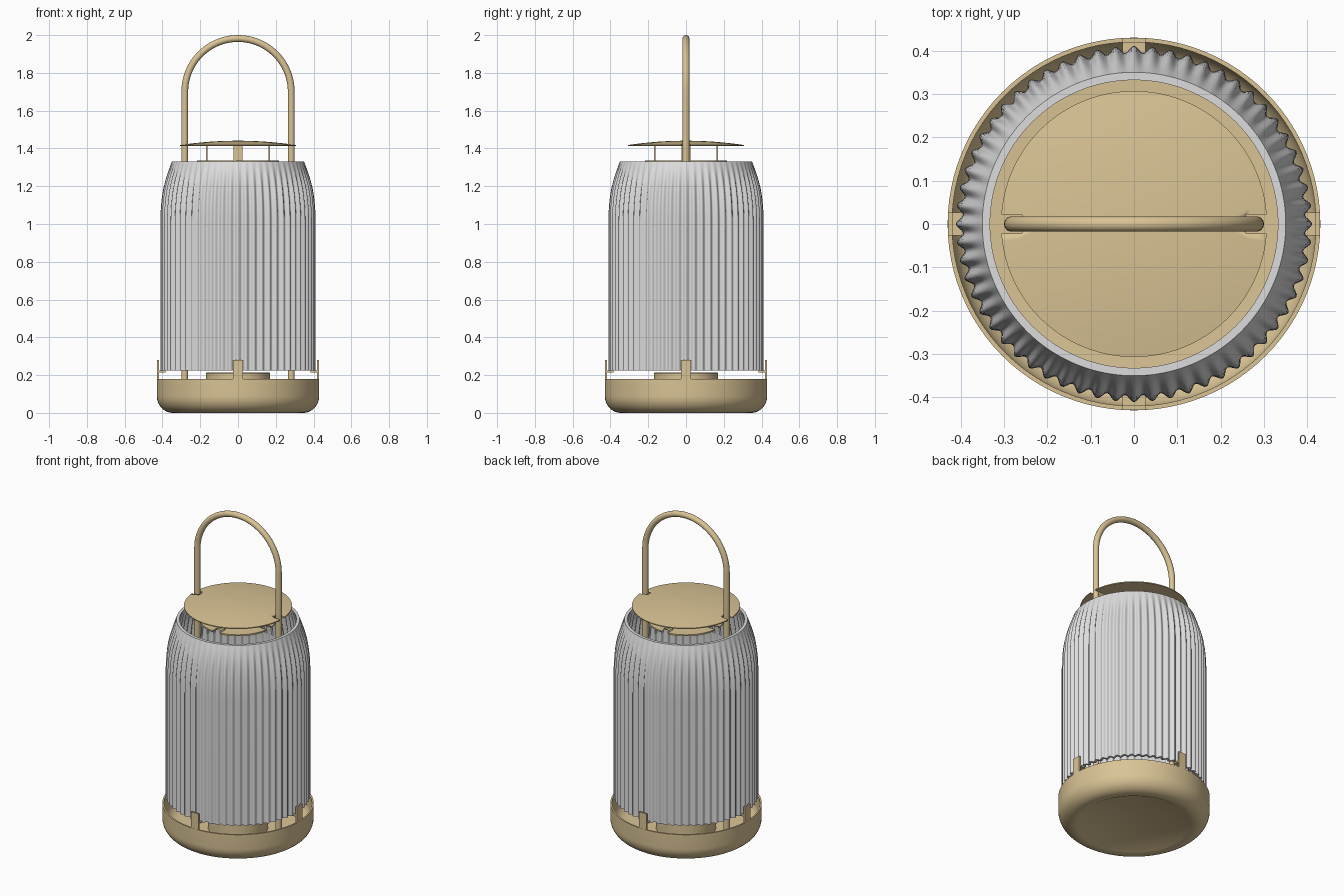
import bpy, bmesh, math
from mathutils import Matrix

if "Cube" in bpy.data.objects:
    bpy.data.objects.remove(bpy.data.objects["Cube"])


def material(name, rgb):
    m = bpy.data.materials.new(name)
    m.diffuse_color = (*rgb, 1)
    m.use_nodes = True
    m.node_tree.nodes["Principled BSDF"].inputs["Base Color"].default_value = m.diffuse_color
    return m


BRASS = material("pale_brass", (0.70, 0.55, 0.30))
SHADE = material("light_grey", (0.72, 0.72, 0.72))


def finish(name, bm, mat, angle=35):
    bmesh.ops.remove_doubles(bm, verts=bm.verts, dist=1e-5)
    bmesh.ops.recalc_face_normals(bm, faces=bm.faces)
    me = bpy.data.meshes.new(name)
    bm.to_mesh(me)
    bm.free()
    ob = bpy.data.objects.new(name, me)
    bpy.context.collection.objects.link(ob)
    me.materials.append(mat)
    bpy.ops.object.select_all(action='DESELECT')
    ob.select_set(True)
    bpy.context.view_layer.objects.active = ob
    bpy.ops.object.shade_smooth_by_angle(angle=math.radians(angle))
    return ob


def lathe(name, profile, mat, segs=96, offset=lambda a, z: 0, closed=False, angle=35):
    """Spin an (r, z) profile about z; offset(angle, z) ripples the radius."""
    bm = bmesh.new()
    rings = []
    for r, z in profile:
        ring = []
        for i in range(segs):
            a = 2 * math.pi * i / segs
            q = r + offset(a, z)
            ring.append(bm.verts.new((q * math.cos(a), q * math.sin(a), z)))
        rings.append(ring)
    for k in range(len(rings) if closed else len(rings) - 1):
        lo, hi = rings[k], rings[(k + 1) % len(rings)]
        for i in range(segs):
            j = (i + 1) % segs
            bm.faces.new((lo[i], lo[j], hi[j], hi[i]))
    return finish(name, bm, mat, angle)


def boxes(name, specs, mat):
    """One object from several (lower corner, upper corner, turn about z) boxes."""
    bm = bmesh.new()
    for lo, hi, turn in specs:
        size = [h - l for l, h in zip(lo, hi)]
        mid = [(h + l) / 2 for l, h in zip(lo, hi)]
        bmesh.ops.create_cube(bm, size=1, matrix=Matrix.Rotation(turn, 4, 'Z')
                              @ Matrix.Translation(mid) @ Matrix.Diagonal((*size, 1)))
    return finish(name, bm, mat)


def cut(ob, cutter):
    cutter.hide_render = True
    cutter.hide_viewport = True
    mod = ob.modifiers.new("notches", 'BOOLEAN')
    mod.operation = 'DIFFERENCE'
    mod.solver = 'EXACT'
    mod.object = cutter


QUARTERS = [k * math.pi / 2 for k in range(4)]

# hollow base tray with rounded lower edge and recessed underside
outer = [(0, 0.012), (0.30, 0.012), (0.32, 0.002), (0.345, 0.0)]
outer += [(0.345 + 0.085 * math.sin(t), 0.09 - 0.09 * math.cos(t))
          for t in [math.pi / 2 * k / 10 for k in range(1, 11)]]
inner = [(0.43, 0.18), (0.42, 0.18)]
inner += [(0.345 + 0.075 * math.cos(t), 0.10 - 0.075 * math.sin(t))
          for t in [math.pi / 2 * k / 10 for k in range(11)]]
lathe("base_tray", outer + inner + [(0, 0.025)], BRASS)

# lamp housing inside the tray
lathe("lamp_housing", [(0, 0.02), (0.17, 0.02), (0.17, 0.209), (0.164, 0.215), (0, 0.215)], BRASS, 64)

# four clips that hold the shade, each with a small ledge
for n, turn in zip(("right", "back", "left", "front"), QUARTERS):
    boxes("shade_clip_" + n, [((0.419, -0.027, 0.09), (0.429, 0.027, 0.28), turn),
                              ((0.385, -0.027, 0.215), (0.422, 0.027, 0.224), turn)], BRASS)

# fluted shade, the ripples fade out at the top rim
FLUTES = 60


def flute(a, z):
    fade = min(1, max(0, (1.325 - z) / 0.14))
    return 0.008 * fade * math.cos(FLUTES * a)


wall = [(0.403, 0.225), (0.403, 0.6), (0.403, 1.0)]
wall += [(0.403 - 0.053 * (k / 10) ** 2.2, 1.0 + 0.33 * k / 10) for k in range(1, 11)]
lathe("fluted_shade", wall + [(r - 0.018, z) for r, z in reversed(wall)], SHADE,
      FLUTES * 8, flute, closed=True, angle=50)

# carrying handle: two posts joined by a half circle
curve = bpy.data.curves.new("carrying_handle", 'CURVE')
curve.dimensions = '3D'
curve.bevel_depth = 0.018
curve.bevel_resolution = 5
curve.use_fill_caps = True
R = 0.282
path = [(R, 0.02)] + [(R * math.cos(math.pi * k / 40), 1.70 + R * math.sin(math.pi * k / 40))
                      for k in range(41)] + [(-R, 0.02)]
spline = curve.splines.new('POLY')
spline.points.add(len(path) - 1)
for p, (x, z) in zip(spline.points, path):
    p.co = (x, 0, z, 1)
spline.use_smooth = True
handle = bpy.data.objects.new("carrying_handle", curve)
bpy.context.collection.objects.link(handle)
curve.materials.append(BRASS)
bpy.ops.object.select_all(action='DESELECT')
handle.select_set(True)
bpy.context.view_layer.objects.active = handle
bpy.ops.object.convert(target='MESH')

# shallow domed lid, notched where the handle passes
dome = [(0.307 * k / 8, 1.441 - 0.023 * (k / 8) ** 2) for k in range(9)]
lid = lathe("domed_lid", dome + [(0.307, 1.412), (0, 1.412)], BRASS)
cut(lid, boxes("lid_notch_cutter", [((0.258, -0.022, 1.3), (0.35, 0.022, 1.5), t)
                                    for t in (0, math.pi)], BRASS))

# lower plate with four slots, and the upright tabs that carry the lid
plate = lathe("lower_plate", [(0, 1.326), (0.218, 1.326), (0.218, 1.335), (0, 1.335)], BRASS)
cut(plate, boxes("plate_slot_cutter", [((0.172, -0.025, 1.3), (0.25, 0.025, 1.36), t)
                                       for t in QUARTERS], BRASS))
boxes("lid_support_tabs", [((0.162, -0.025, 1.328), (0.17, 0.025, 1.416), t)
                           for t in QUARTERS], BRASS)
